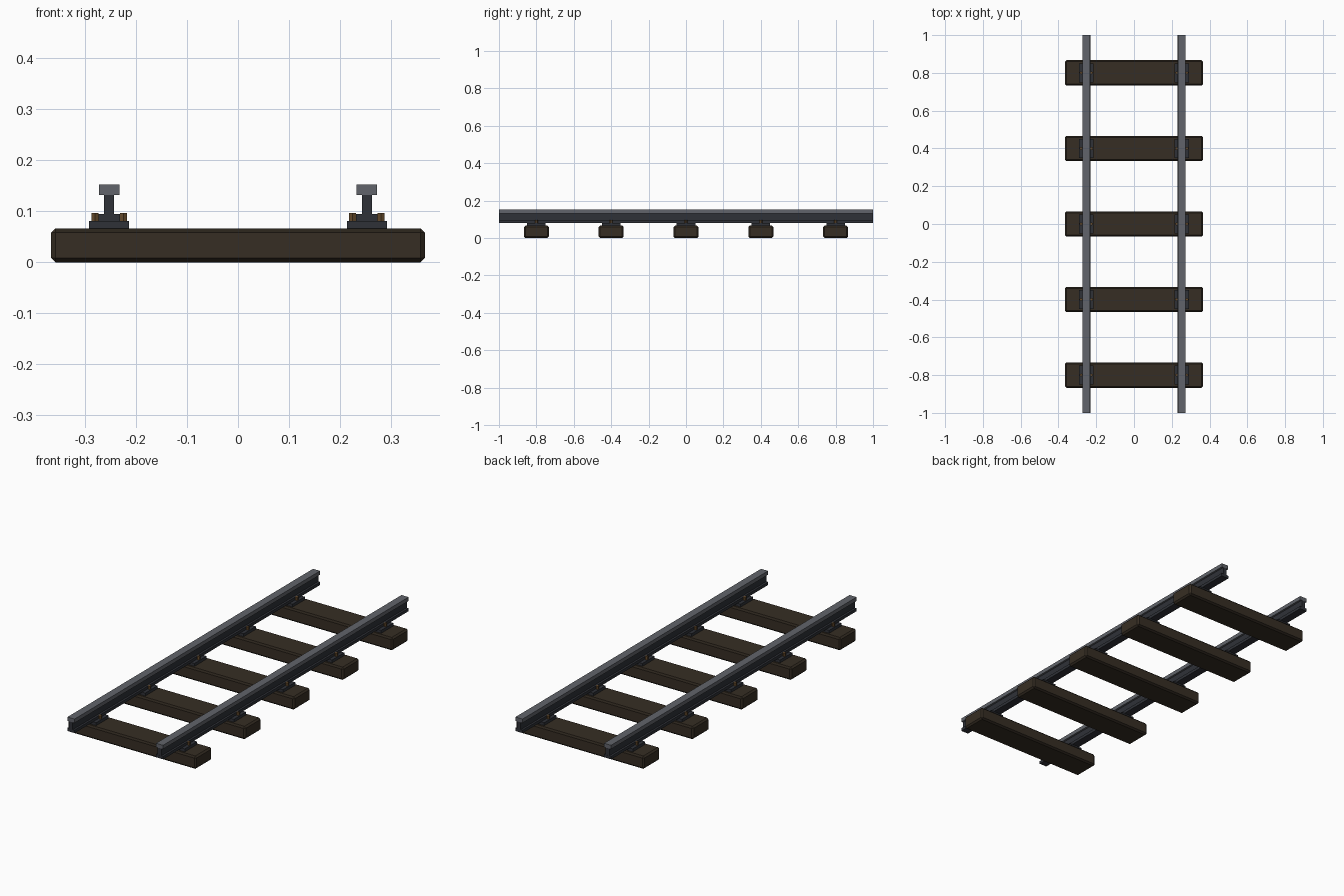
import bpy
import bmesh
from mathutils import Vector

default = bpy.data.objects.get("Cube")
if default:
    bpy.data.objects.remove(default)


def material(name, rgb):
    m = bpy.data.materials.new(name)
    m.use_nodes = True
    m.diffuse_color = (*rgb, 1)
    m.node_tree.nodes["Principled BSDF"].inputs["Base Color"].default_value = (*rgb, 1)
    return m


WOOD = material("dark_wood", (0.037, 0.027, 0.017))
WOOD_EDGE = material("worn_wood_edge", (0.023, 0.017, 0.011))
POLISHED = material("polished_steel", (0.12, 0.127, 0.145))
STEEL = material("dark_steel", (0.028, 0.031, 0.039))
RUST = material("rusty_bolt", (0.13, 0.07, 0.025))

GAUGE = 0.2525
SLEEPER_Y = [-0.8, -0.4, 0, 0.4, 0.8]


def finish(name, bm, mats):
    bmesh.ops.recalc_face_normals(bm, faces=bm.faces)
    mesh = bpy.data.meshes.new(name)
    bm.to_mesh(mesh)
    bm.free()
    for m in mats:
        mesh.materials.append(m)
    obj = bpy.data.objects.new(name, mesh)
    bpy.context.collection.objects.link(obj)
    return obj


def box(size, center):
    bm = bmesh.new()
    bmesh.ops.create_cube(bm, size=1)
    bmesh.ops.scale(bm, vec=size, verts=bm.verts)
    bmesh.ops.translate(bm, vec=center, verts=bm.verts)
    return bm


# Chamfered wooden sleeper with darker long edges
def sleeper(y):
    bm = box((0.732, 0.134, 0.066), (0, y, 0.033))
    bmesh.ops.bevel(bm, geom=bm.edges[:], offset=0.008, segments=1,
                    affect='EDGES', profile=0.5)
    bm.normal_update()
    for f in bm.faces:
        n = f.normal
        f.material_index = int(abs(n.x) < 0.1 and abs(n.y) > 0.3 and abs(n.z) > 0.3)
    finish("sleeper", bm, [WOOD, WOOD_EDGE])


# I-section rail: half profile mirrored, then extruded along y
def rail(x):
    half = [(0.021, 0.08), (0.021, 0.095), (0.010, 0.095),
            (0.010, 0.132), (0.020, 0.132), (0.020, 0.152)]
    bm = bmesh.new()
    for (w0, z0), (w1, z1) in (half[0:2], half[2:4], half[4:6]):
        verts = [bm.verts.new((x + s * w0, -1, z))
                 for s, z in ((-1, z0), (1, z0), (1, z1), (-1, z1))]
        face = bm.faces.new(verts)
        ext = bmesh.ops.extrude_face_region(bm, geom=[face])
        moved = [v for v in ext["geom"] if isinstance(v, bmesh.types.BMVert)]
        bmesh.ops.translate(bm, vec=Vector((0, 2, 0)), verts=moved)
    # The running head is polished
    for f in bm.faces:
        f.material_index = int(f.calc_center_median().z > 0.131)
    finish("rail", bm, [STEEL, POLISHED])


# Base plate under the rail
def plate(x, y):
    finish("base_plate", box((0.078, 0.1, 0.016), (x, y, 0.073)), [STEEL])


# Hexagonal bolt beside the rail foot
def bolt(x, y):
    bm = bmesh.new()
    bmesh.ops.create_cone(bm, cap_ends=True, segments=6, radius1=0.008,
                          radius2=0.008, depth=0.018)
    bmesh.ops.translate(bm, vec=(x, y, 0.088), verts=bm.verts)
    finish("bolt", bm, [RUST])


for y in SLEEPER_Y:
    sleeper(y)
for side in (-1, 1):
    rail(side * GAUGE)
    for y in SLEEPER_Y:
        plate(side * GAUGE, y)
        for offset in (-0.028, 0.028):
            bolt(side * GAUGE + offset, y)
